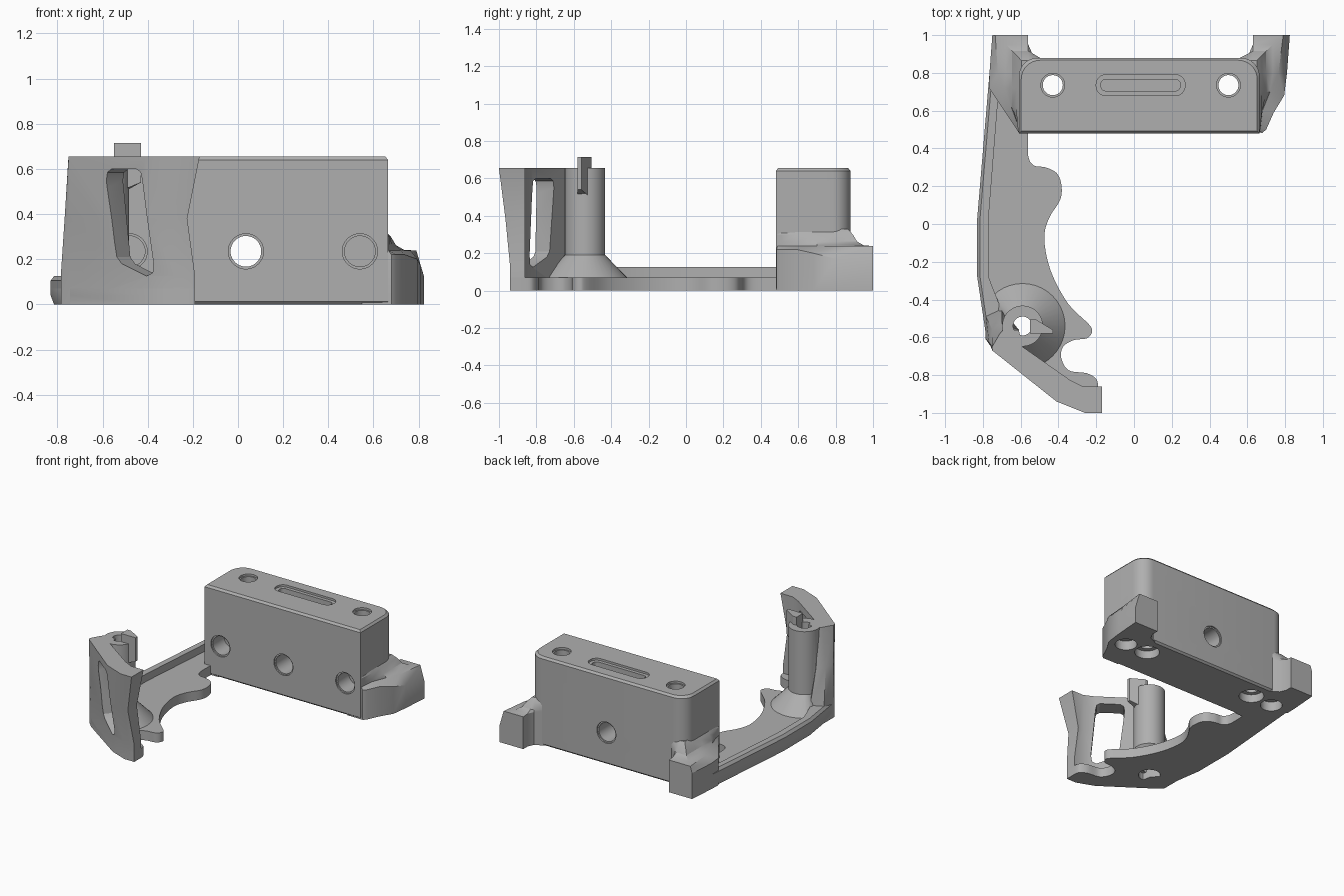
import bpy, bmesh, math
from mathutils import Vector, Matrix

old = bpy.data.objects.get("Cube")
if old:
    bpy.data.objects.remove(old, do_unlink=True)

GREY = (0.43, 0.43, 0.43, 1)
mat = bpy.data.materials.new("plain grey plastic")
mat.use_nodes = True
mat.diffuse_color = GREY
mat.node_tree.nodes["Principled BSDF"].inputs["Base Color"].default_value = GREY


def loft(name, rings):
    """Solid through rings of (x, y) points; each ring's z is a number or a list."""
    bm = bmesh.new()
    rows = []
    for pts, z in rings:
        zs = z if isinstance(z, list) else [z] * len(pts)
        rows.append([bm.verts.new((p[0], p[1], h)) for p, h in zip(pts, zs)])
    n = len(rows[0])
    for a, b in zip(rows, rows[1:]):
        for i in range(n):
            j = (i + 1) % n
            bm.faces.new((a[i], a[j], b[j], b[i]))
    bm.faces.new(rows[0][::-1])
    bm.faces.new(rows[-1])
    bmesh.ops.remove_doubles(bm, verts=bm.verts, dist=0.0005)
    bmesh.ops.recalc_face_normals(bm, faces=bm.faces)
    mesh = bpy.data.meshes.new(name)
    bm.to_mesh(mesh)
    bm.free()
    mesh.materials.append(mat)
    ob = bpy.data.objects.new(name, mesh)
    bpy.context.collection.objects.link(ob)
    return ob


def circle(x, y, r, n=40):
    return [(x + r * math.cos(i * math.tau / n), y + r * math.sin(i * math.tau / n)) for i in range(n)]


def inset(pts, cx, cy, d):
    return [(x - math.copysign(d, x - cx), y - math.copysign(d, y - cy)) for x, y in pts]


def rounded(x0, x1, y0, y1, r, corners=(0, 1, 2, 3), n=8):
    """Rectangle with chosen corners rounded, counter-clockwise from the far right."""
    centres = [(x1, y1, -1, -1), (x0, y1, 1, -1), (x0, y0, 1, 1), (x1, y0, -1, 1)]
    out = []
    for k, (x, y, sx, sy) in enumerate(centres):
        if k not in corners:
            out.append((x, y))
            continue
        for i in range(n + 1):
            a = math.pi / 2 * (k + i / n)
            out.append((x + sx * r + r * math.cos(a), y + sy * r + r * math.sin(a)))
    return out


def curve(pts, n=5):
    """Smooth path through the points."""
    v = [Vector(p) for p in pts]
    v = [v[0]] + v + [v[-1]]
    out = []
    for a, b, c, d in zip(v, v[1:], v[2:], v[3:]):
        for i in range(n):
            t = i / n
            out.append(tuple(0.5 * (2 * b + (c - a) * t + (2 * a - 5 * b + 4 * c - d) * t * t
                                    + (3 * b - a - 3 * c + d) * t ** 3)))
    return out + [tuple(v[-1])]


cutters = []


def drill(x, y, r, z0, z1):
    cutters.append(loft("cutter", [(circle(x, y, r), z0), (circle(x, y, r), z1)]))


def drill_front(x, z, r, y0, y1):
    ob = loft("cutter", [(circle(0, 0, r), y0), (circle(0, 0, r), y1)])
    ob.data.transform(Matrix.Translation((x, 0, z)) @ Matrix.Rotation(-math.pi / 2, 4, 'X'))
    cutters.append(ob)


# Vertical screw holes with wide pockets below, blind outer holes
for x in (-0.43, 0.5):
    drill(x, 0.735, 0.053, -0.1, 0.8)
    drill(x, 0.735, 0.063, 0.64, 0.8)
    drill(x, 0.735, 0.085, -0.1, 0.06)
for x in (-0.615, 0.68):
    drill(x, 0.725, 0.075, -0.1, 0.07)

# Front holes: the middle one goes right through
for x, depth in ((-0.48, 0.62), (0.035, 1.1), (0.54, 0.62)):
    drill_front(x, 0.235, 0.068, 0.3, depth)
    drill_front(x, 0.235, 0.078, 0.3, 0.49)
drill_front(0.035, 0.235, 0.078, 0.87, 1.1)

# Stepped slot in the top
for m, z in ((0, 0.64), (0.025, 0.53)):
    pts = rounded(-0.2 + m, 0.27 - m, 0.68 + m, 0.79 - m, 0.05 - m)
    cutters.append(loft("cutter", [(pts, z), (pts, 0.8)]))

# Post bore
drill(-0.59, -0.54, 0.05, -0.1, 0.8)
drill(-0.59, -0.54, 0.075, -0.1, 0.05)

# Leaning window through the front wall
window = [(-0.115, 0.55), (-0.108, 0.585), (-0.085, 0.6), (0.055, 0.6), (0.078, 0.585), (0.085, 0.55),
          (0.117, 0.19), (0.11, 0.14), (0.08, 0.125), (-0.05, 0.18), (-0.075, 0.21)]
win = loft("cutter", [(window, -0.12), (window, 0.22)])
t, nrm, up = Vector((0.78, -0.62, 0)), Vector((0.62, 0.78, 0)), Vector((0, 0, 1))
axes = Matrix((t, up, nrm)).transposed().to_4x4()
win.data.transform(Matrix.Translation((-0.495, -0.872, 0)) @ axes)
win.data.flip_normals()

# Main block with rounded rear corners
X0, X1, Y0, Y1 = -0.61, 0.665, 0.48, 0.88
block = rounded(X0, X1, Y0, Y1, 0.1, (0, 1))
small = inset(block, 0.03, 0.68, 0.013)
main_block = loft("main_block", [(small, 0), (block, 0.013), (block, 0.64), (small, 0.655)])


# Mounting ears, blended up into the block
def near_block(pts, m):
    return [(min(max(x, X0 - m), X1 + m), min(max(y, Y0), Y1 + m)) for x, y in pts]


def ear(name, outline, edge, top):
    rings = [(outline, 0), (outline, edge), (top, 0.238)]
    for m, z in ((0.07, 0.242), (0.035, 0.262), (0.012, 0.3), (-0.015, 0.33)):
        rings.append((near_block(top, m), z))
    return loft(name, rings)


inner = [(0.63, 1.0), (0.63, 0.95), (0.61, 0.905), (0.55, 0.875), (0.5, 0.84)]
left_out = [(0.55, 0.485), (0.68, 0.483), (0.7, 0.5), (0.74, 0.59), (0.795, 0.68), (0.81, 0.8), (0.825, 1.0)]
left_top = [(0.55, 0.49), (0.667, 0.49), (0.67, 0.51), (0.68, 0.6), (0.72, 0.7), (0.765, 0.8), (0.79, 1.0)]
left_ear = ear("left_ear", left_out + inner, [0.22, 0.22, 0.22, 0.22, 0.2, 0.17, 0.12] + [0.23] * 5,
               left_top + inner)

inner = [(-0.56, 1.0), (-0.56, 0.95), (-0.54, 0.905), (-0.49, 0.875), (-0.45, 0.84)]
right_out = [(-0.5, 0.485), (-0.61, 0.483), (-0.64, 0.53), (-0.7, 0.62), (-0.768, 0.72), (-0.765, 0.8), (-0.75, 1.0)]
right_top = [(-0.5, 0.49), (-0.612, 0.49), (-0.62, 0.54), (-0.65, 0.62), (-0.69, 0.72), (-0.72, 0.8), (-0.735, 1.0)]
right_ear = ear("right_ear", right_out + inner, [0.22, 0.22, 0.22, 0.21, 0.2, 0.19, 0.19] + [0.23] * 5,
                right_top + inner)

# Arm plate with scalloped inner edge
scallops = curve([(-0.56, 0.48), (-0.56, 0.36), (-0.53, 0.31), (-0.47, 0.3), (-0.41, 0.27), (-0.385, 0.21),
                  (-0.39, 0.13), (-0.45, 0.03), (-0.475, -0.08), (-0.44, -0.25), (-0.35, -0.42), (-0.24, -0.53),
                  (-0.222, -0.57), (-0.25, -0.605), (-0.32, -0.615), (-0.375, -0.65), (-0.385, -0.71),
                  (-0.345, -0.775), (-0.25, -0.79), (-0.2, -0.82), (-0.19, -0.86)])
rim_outer = [(-0.765, 0.8), (-0.83, 0.03), (-0.83, -0.28), (-0.785, -0.58)]
border = [(-0.19, -0.94), (-0.27, -0.94), (-0.4, -0.89), (-0.745, -0.65)] + rim_outer[::-1] + [(-0.56, 0.8)]
plate_pts = scallops + border
plate_low = scallops + border[:4] + [(x + 0.015, y) for x, y in border[4:8]] + border[8:]
arm_plate = loft("arm_plate", [(plate_low, 0), (plate_pts, 0.04), (plate_pts, 0.07)])

# Raised rim along the outside of the arm
rim_inner = [(-0.70, -0.46), (-0.77, -0.28), (-0.77, 0.03), (-0.72, 0.66), (-0.7, 0.8)]
rim_top = [(x + 0.015, y) for x, y in rim_outer] + rim_inner
arm_rim = loft("arm_rim", [(rim_outer + rim_inner, 0.05), (rim_outer + rim_inner, 0.105), (rim_top, 0.125)])

# Leaning front wall
wall_back = [(-0.27, -0.86), (-0.34, -0.825), (-0.59, -0.65), (-0.61, -0.56)]
low = [(-0.785, -0.61), (-0.745, -0.65), (-0.4, -0.89), (-0.27, -0.94), (-0.19, -0.94), (-0.19, -0.86)]
mid = [(-0.768, -0.625), (-0.75, -0.66), (-0.405, -0.915), (-0.31, -0.96), (-0.225, -0.965), (-0.225, -0.86)]
high = [(-0.751, -0.65), (-0.75, -0.67), (-0.41, -0.94), (-0.26, -1.0), (-0.17, -1.0), (-0.17, -0.86)]
front_wall = loft("front_wall", [
    (low + wall_back + [(-0.7, -0.45), (-0.785, -0.49)], 0),
    (low + wall_back + [(-0.7, -0.45), (-0.785, -0.49)], 0.125),
    (mid + wall_back + [(-0.7, -0.52), (-0.75, -0.56)], 0.38),
    (high + wall_back + [(-0.69, -0.56), (-0.71, -0.58)], 0.655)])

# Hollow post on a flared foot, kept inside the wall
post = loft("post", [(circle(-0.59, -0.54, r), z) for r, z in
                     ((0.225, 0.02), (0.225, 0.07), (0.108, 0.19), (0.108, 0.655))])
for v in post.data.vertices:
    v.co.x = max(v.co.x, -0.745)
    over = -(v.co - Vector((-0.59, -0.54, 0))).dot(nrm) - 0.15
    if over > 0:
        v.co += nrm * over

# Small key tab on the post
tab = [(-0.55, -0.505), (-0.52, -0.505), (-0.43, -0.56), (-0.43, -0.58), (-0.55, -0.58)]
key_tab = loft("key_tab", [(tab, [0.49, 0.49, 0.54, 0.54, 0.49]), (tab, 0.715)])


# Cut the holes and shade
def finish(ob, tools):
    bpy.context.view_layer.objects.active = ob
    for tool in tools:
        mod = ob.modifiers.new("cut", 'BOOLEAN')
        mod.operation, mod.solver, mod.object = 'DIFFERENCE', 'EXACT', tool
        bpy.ops.object.modifier_apply(modifier=mod.name)
    bpy.ops.object.select_all(action='DESELECT')
    ob.select_set(True)
    bpy.ops.object.shade_smooth_by_angle(angle=math.radians(28))


for ob in (main_block, left_ear, right_ear, arm_plate, post):
    finish(ob, cutters)
bm = bmesh.new()
bm.from_mesh(win.data)
bmesh.ops.recalc_face_normals(bm, faces=bm.faces)
bm.to_mesh(win.data)
bm.free()
finish(front_wall, [win])
finish(arm_rim, [])
finish(key_tab, [])
for ob in cutters + [win]:
    bpy.data.objects.remove(ob, do_unlink=True)
